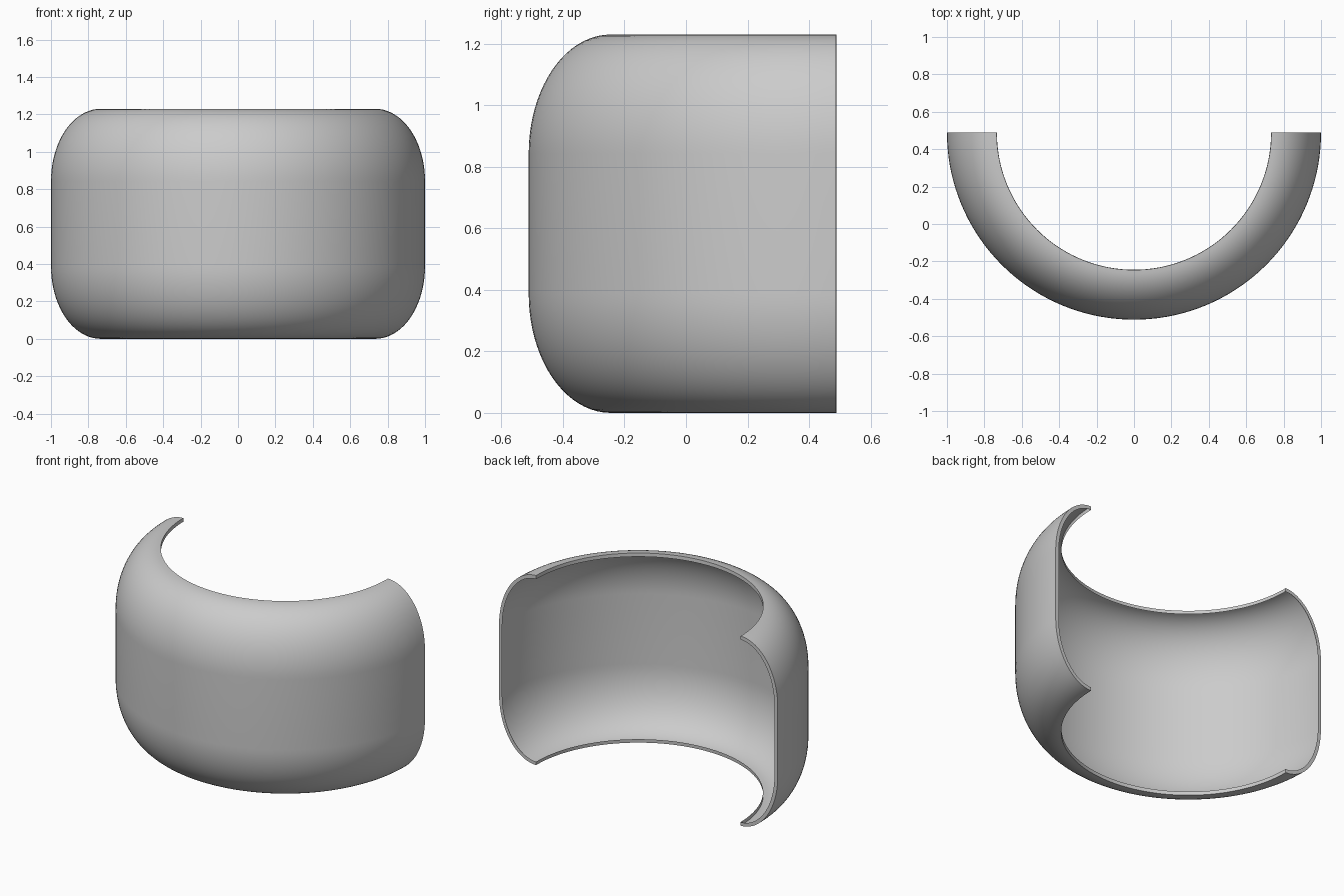
import bpy, bmesh
from math import sin, cos, pi
from mathutils import Vector, Matrix

cube = bpy.data.objects.get("Cube")
if cube:
    bpy.data.objects.remove(cube, do_unlink=True)

RADIUS, OPENING = 0.977, 0.733      # outer wall and top/bottom opening radius
HEIGHT, LIP = 1.23, 0.023           # total height and rim width
CORNER_H, CORNER_STEPS, TURN_STEPS = 0.365, 20, 72

# Flat grey used for the whole shell
grey = bpy.data.materials.new("warm_grey")
colour = (0.6, 0.6, 0.6, 1)
grey.use_nodes = True
grey.diffuse_color = colour
grey.node_tree.nodes["Principled BSDF"].inputs["Base Color"].default_value = colour

# Half profile: rounded bottom corner, straight wall, rounded top corner
corner = []
for i in range(CORNER_STEPS + 1):
    a = pi / 2 * i / CORNER_STEPS
    corner.append((OPENING + (RADIUS - OPENING) * sin(a),
                   LIP + CORNER_H * (1 - cos(a))))
profile = corner + [(r, HEIGHT - z) for r, z in reversed(corner)]

# Spin the profile half a turn around the open back
back = RADIUS / 2
bm = bmesh.new()
verts = [bm.verts.new((-r, back, z)) for r, z in profile]
edges = [bm.edges.new(pair) for pair in zip(verts, verts[1:])]
bmesh.ops.spin(bm, geom=verts + edges, cent=(0, back, 0), axis=(0, 0, 1),
               angle=pi, steps=TURN_STEPS)
bm.normal_update()
# Make the wall face outwards
front = min(bm.faces, key=lambda f: f.calc_center_median().y)
if front.normal.y > 0:
    bmesh.ops.reverse_faces(bm, faces=bm.faces[:])
mesh = bpy.data.meshes.new("curved_shell")
bm.to_mesh(mesh)
bm.free()
mesh.materials.append(grey)
shell = bpy.data.objects.new("curved_shell", mesh)
bpy.context.collection.objects.link(shell)

# Thin outward lip along every open edge
lip = shell.modifiers.new("outer_lip", "SOLIDIFY")
lip.thickness = LIP
lip.offset = 1
lip.use_rim = True
lip.use_rim_only = True
bpy.context.view_layer.objects.active = shell
shell.select_set(True)
bpy.ops.object.modifier_apply(modifier=lip.name)
bpy.ops.object.shade_smooth_by_angle(angle=pi / 6)
